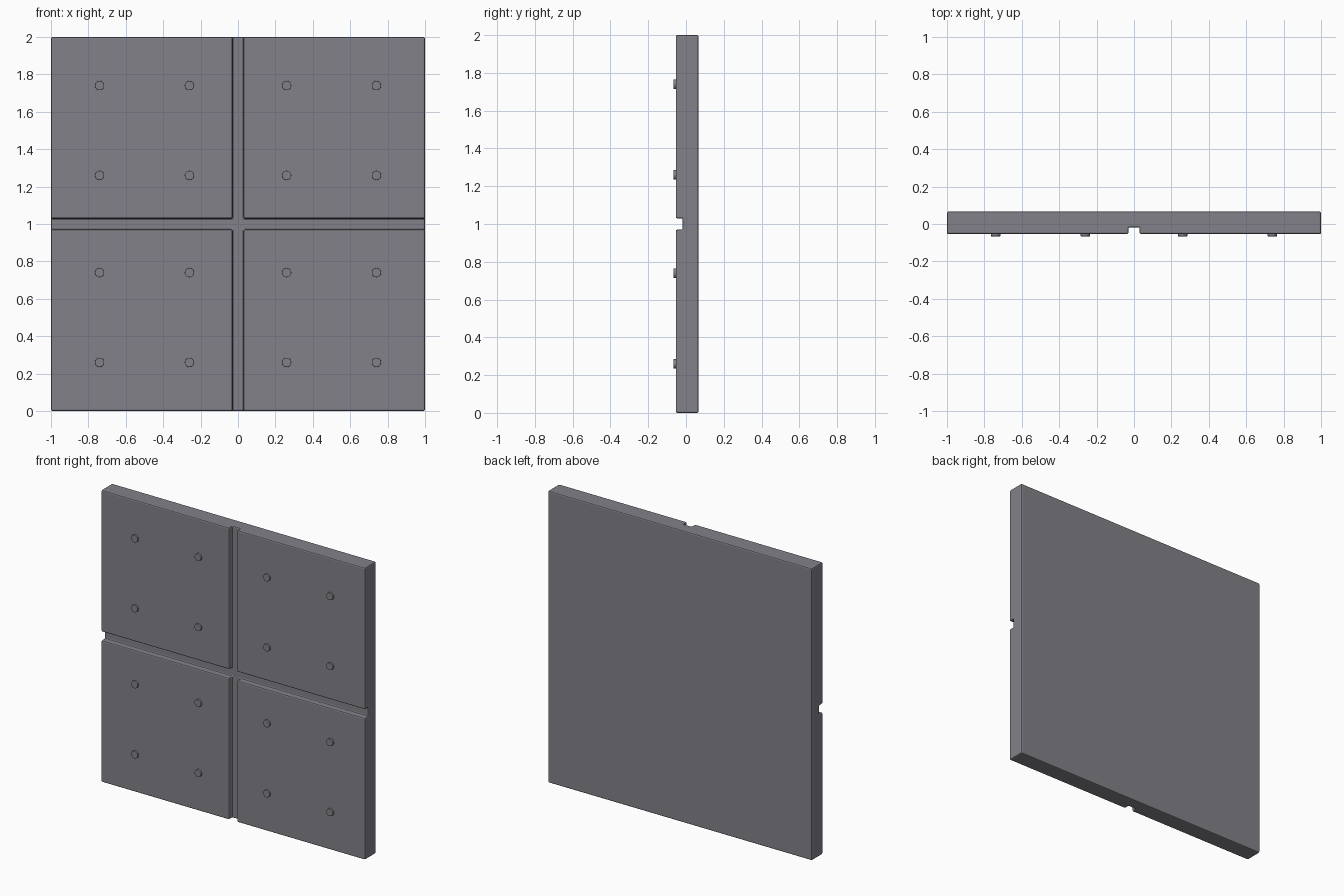
import bpy
import bmesh
import math

if "Cube" in bpy.data.objects:
    bpy.data.objects.remove(bpy.data.objects["Cube"])

FRONT, BACK = -0.054, 0.066      # panel faces along y
FLOOR = -0.018                   # bottom of the grooves
GAP = 0.03                       # half width of the grooves

grey = bpy.data.materials.new("dark_grey")
grey.diffuse_color = (0.225, 0.22, 0.25, 1)
grey.use_nodes = True
grey.node_tree.nodes["Principled BSDF"].inputs["Base Color"].default_value = grey.diffuse_color


def prism(name, outline, y0, y1):
    """Extrude an x-z outline from y0 to y1."""
    bm = bmesh.new()
    face = bm.faces.new([bm.verts.new((x, y0, z)) for x, z in outline])
    ext = bmesh.ops.extrude_face_region(bm, geom=[face], use_keep_orig=True)
    moved = [g for g in ext["geom"] if isinstance(g, bmesh.types.BMVert)]
    bmesh.ops.translate(bm, verts=moved, vec=(0, y1 - y0, 0))
    bmesh.ops.recalc_face_normals(bm, faces=bm.faces)
    mesh = bpy.data.meshes.new(name)
    bm.to_mesh(mesh)
    bm.free()
    ob = bpy.data.objects.new(name, mesh)
    bpy.context.collection.objects.link(ob)
    return ob


def add_bevel(ob, width):
    bev = ob.modifiers.new("soft_edges", 'BEVEL')
    bev.width = width
    bev.segments = 2
    bev.limit_method = 'ANGLE'
    bev.angle_limit = math.radians(40)


# Square wall panel
panel = prism("wall_panel", [(-1, 0), (1, 0), (1, 2), (-1, 2)], FRONT, BACK)
panel.data.materials.append(grey)

# Plus-shaped groove that divides the front into four tiles
g, e = GAP, 1.1
arm = [(e, -g), (e, g), (g, g)]
plus = []
for k in range(4):
    c, s = round(math.cos(k * math.pi / 2)), round(math.sin(k * math.pi / 2))
    plus += [(x * c - z * s, 1 + x * s + z * c) for x, z in arm]
cutter = prism("groove_cutter", plus, -0.2, FLOOR)
cutter.hide_render = True
cut = panel.modifiers.new("groove", 'BOOLEAN')
cut.operation = 'DIFFERENCE'
cut.solver = 'EXACT'
cut.object = cutter

# Softened edges
add_bevel(panel, 0.008)
bpy.context.view_layer.objects.active = panel
for name in [m.name for m in panel.modifiers]:
    bpy.ops.object.modifier_apply(modifier=name)
bpy.data.objects.remove(cutter, do_unlink=True)

# Four round bolts on each tile
for x in (-0.74, -0.26, 0.26, 0.74):
    for z in (0.26, 0.74, 1.26, 1.74):
        bpy.ops.mesh.primitive_cylinder_add(
            vertices=16, radius=0.025, depth=0.024,
            location=(x, FRONT, z), rotation=(math.pi / 2, 0, 0))
        bolt = bpy.context.object
        bolt.name = "bolt"
        bolt.data.materials.append(grey)
        add_bevel(bolt, 0.002)
